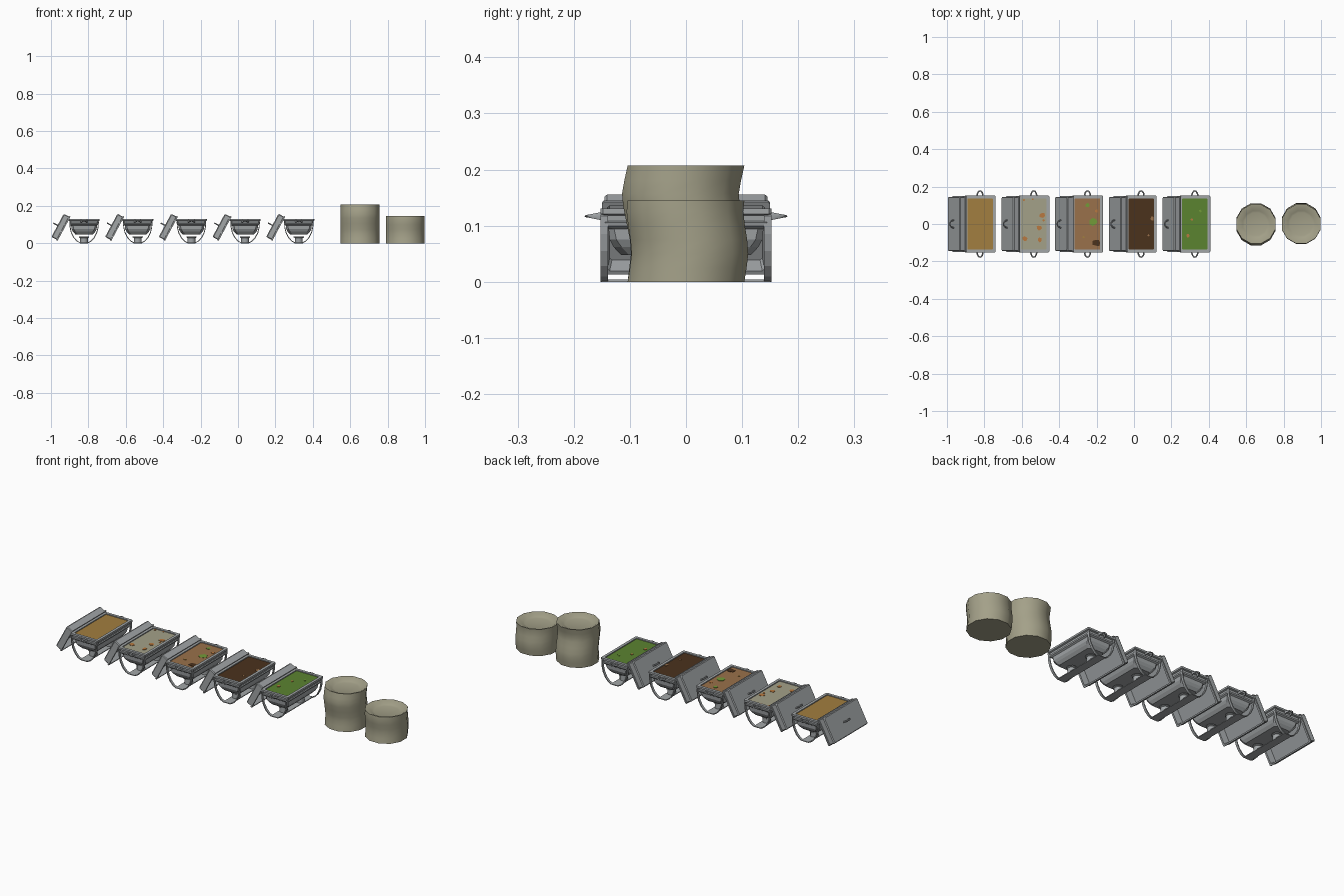
import bpy, bmesh, math, random
from mathutils import Matrix, Vector

if "Cube" in bpy.data.objects:
    bpy.data.objects.remove(bpy.data.objects["Cube"])

random.seed(3)


def material(name, r, g, b):
    m = bpy.data.materials.new(name)
    m.diffuse_color = (r, g, b, 1)
    m.use_nodes = True
    m.node_tree.nodes["Principled BSDF"].inputs["Base Color"].default_value = m.diffuse_color
    return m


STEEL = material("steel_grey", 0.36, 0.38, 0.39)
CREAM = material("plate_cream", 0.37, 0.355, 0.25)
TAN = material("golden_tan", 0.36, 0.21, 0.05)
BROWN = material("warm_brown", 0.32, 0.165, 0.07)
DARK = material("dark_brown", 0.07, 0.032, 0.012)
GREEN = material("leaf_green", 0.105, 0.23, 0.03)
ORANGE = material("orange", 0.48, 0.19, 0.05)
LIME = material("bright_green", 0.17, 0.33, 0.04)


def finish(name, bm, mat, matrix=None, smooth=None):
    bmesh.ops.recalc_face_normals(bm, faces=bm.faces)
    if matrix:
        bm.transform(matrix)
    me = bpy.data.meshes.new(name)
    bm.to_mesh(me)
    bm.free()
    me.materials.append(mat)
    if smooth:
        me.shade_smooth()
        me.set_sharp_from_angle(angle=math.radians(smooth))
    ob = bpy.data.objects.new(name, me)
    bpy.context.collection.objects.link(ob)
    return ob


def skin(rings, cap_start=True, cap_end=True):
    """Bridge closed rings of points into a surface."""
    bm = bmesh.new()
    vs = [[bm.verts.new(p) for p in r] for r in rings]
    n = len(vs[0])
    for a, b in zip(vs, vs[1:]):
        for i in range(n):
            j = (i + 1) % n
            bm.faces.new((a[i], a[j], b[j], b[i]))
    if cap_start:
        bm.faces.new(vs[0])
    if cap_end:
        bm.faces.new(vs[-1])
    return bm


def rect(hx, hy, z, c=0.004):
    """Rectangle with clipped corners."""
    return [(sx * (hx - a), sy * (hy - b), z)
            for sx, sy, a, b in ((1, 1, 0, c), (1, 1, c, 0), (-1, 1, c, 0), (-1, 1, 0, c),
                                 (-1, -1, 0, c), (-1, -1, c, 0), (1, -1, c, 0), (1, -1, 0, c))]


def box(name, hx, hy, z0, z1, mat, m):
    return finish(name, skin([rect(hx, hy, z0, 0.001), rect(hx, hy, z1, 0.001)]), mat, m)


def grip(name, width, reach, thick, tip, matrix):
    """Half-loop handle in the local xy plane, thinner toward its tip."""
    rings = []
    for k in range(9):
        t = math.pi * k / 8
        out = Vector((math.cos(t), math.sin(t), 0))
        c = Vector((out.x * width, out.y * reach, 0))
        h = thick + (tip - thick) * math.sin(t)
        rings.append([c + out * math.cos(a) * 0.004 + Vector((0, 0, math.sin(a) * h))
                      for a in [math.tau * i / 6 for i in range(6)]])
    return finish(name, skin(rings), STEEL, matrix, 50)


def leg_strip(name, sx, sy, m):
    """Thin curved strip from the rim corner down to the shelf."""
    path = [(0.079, 0.117), (0.077, 0.085), (0.070, 0.055), (0.056, 0.028), (0.038, 0.009), (0.020, 0.0)]
    rings = []
    for x, z in path:
        rings.append([(sx * x, sy * 0.152, z), (sx * x, sy * 0.139, z),
                      (sx * (x - 0.004), sy * 0.139, z + 0.003), (sx * (x - 0.004), sy * 0.152, z + 0.003)])
    return finish(name, skin(rings), STEEL, m)


def chafing_dish(i, x, food, bits):
    m = Matrix.Translation((x, 0, 0))
    tag = "_%d" % (i + 1)
    # pan with rim, recess and tapered water bath
    finish("pan" + tag, skin([
        rect(0.068, 0.137, 0.121), rect(0.068, 0.137, 0.131), rect(0.083, 0.152, 0.131),
        rect(0.083, 0.152, 0.121), rect(0.075, 0.144, 0.118), rect(0.074, 0.143, 0.108),
        rect(0.079, 0.148, 0.106), rect(0.077, 0.146, 0.099), rect(0.069, 0.138, 0.094, 0.01),
        rect(0.067, 0.136, 0.075, 0.012), rect(0.060, 0.129, 0.062, 0.014),
        rect(0.047, 0.116, 0.048, 0.014)], cap_start=False), STEEL, m)
    # food surface and scattered pieces
    box("food" + tag, 0.0685, 0.1375, 0.120, 0.126, food, m)
    for k, (bx, by, r, mat) in enumerate(bits):
        pts = [(max(-.067, min(.067, bx + r * s * math.cos(a))), by + r * s * math.sin(a))
               for a, s in [(math.tau * j / 7, random.uniform(0.7, 1.15)) for j in range(7)]]
        finish("food_piece" + tag + "_%d" % k,
               skin([[(px, py, z) for px, py in pts] for z in (0.125, 0.128)]), mat, m)
    # stand: four strips, shelf and two burners
    for sx in (-1, 1):
        for sy in (-1, 1):
            leg_strip("stand_leg" + tag, sx, sy, m)
    box("burner_shelf" + tag, 0.022, 0.151, 0.0, 0.004, STEEL, m)
    for sy in (-1, 1):
        rings = [[(r * math.cos(math.tau * j / 12), r * math.sin(math.tau * j / 12), z) for j in range(12)]
                 for r, z in ((0.021, 0.003), (0.021, 0.028), (0.027, 0.031), (0.027, 0.035))]
        finish("burner" + tag, skin(rings), STEEL, m @ Matrix.Translation((0, sy * 0.07, 0)), 40)
    # side handles
    for sy in (-1, 1):
        grip("side_handle" + tag, 0.016, 0.029, 0.009, 0.002,
             m @ Matrix.Translation((0, sy * 0.148, 0.117)) @ Matrix.Scale(sy, 4, (0, 1, 0)))
    # lid leaning on the left side: local x runs up its slope, local z is outward
    u, n = Vector((0.472, 0, 0.882)), Vector((-0.882, 0, 0.472))
    lean = Matrix((u, (0, 1, 0), n)).transposed().to_4x4()
    lid = m @ Matrix.Translation((-0.107, 0, 0.0775)) @ lean
    finish("lid" + tag, skin([
        rect(0.062, 0.136, 0.034), rect(0.066, 0.140, 0.0), rect(0.073, 0.150, 0.0),
        rect(0.073, 0.150, 0.007), rect(0.070, 0.145, 0.008), rect(0.070, 0.145, 0.034),
        rect(0.066, 0.141, 0.039)]), STEEL, lid)
    stand_up = Matrix(((0, 0, 1, 0), (1, 0, 0, 0), (0, 1, 0, 0.037), (0, 0, 0, 1)))
    grip("lid_handle" + tag, 0.02, 0.025, 0.004, 0.004, lid @ stand_up)


FOODS = [
    (TAN, []),
    (CREAM, [(0.047, 0.045, 0.017, ORANGE), (0.03, -0.02, 0.014, ORANGE), (-0.047, -0.078, 0.014, ORANGE),
             (0.032, -0.085, 0.013, ORANGE), (-0.006, 0.132, 0.005, ORANGE), (-0.053, 0.128, 0.006, ORANGE),
             (0.052, 0.02, 0.007, ORANGE)]),
    (BROWN, [(0.032, 0.01, 0.021, LIME), (0.0, 0.1, 0.011, LIME), (0.05, -0.1, 0.022, DARK),
             (-0.02, -0.07, 0.007, TAN), (0.05, 0.07, 0.009, ORANGE)]),
    (DARK, [(0.06, 0.03, 0.013, BROWN), (0.04, -0.06, 0.006, BROWN)]),
    (GREEN, [(-0.016, 0.024, 0.007, ORANGE), (-0.037, -0.062, 0.01, ORANGE), (0.03, 0.07, 0.008, LIME)]),
]
for i, (food, bits) in enumerate(FOODS):
    chafing_dish(i, -0.823 + 0.287 * i, food, bits)


def plate_stack(name, x, height, sway):
    """Swaying 12-sided stack ending in a hollow plate."""
    prof = [(0.104, z, off) for z, off in sway]
    prof += [(0.098, height, 0), (0.070, height - 0.014, 0), (0.060, height - 0.017, 0)]
    rings = [[(r * math.cos(math.tau * (j + 0.5) / 12) / math.cos(math.pi / 12),
               off + r * math.sin(math.tau * (j + 0.5) / 12) / math.cos(math.pi / 12), z)
              for j in range(12)] for r, z, off in prof]
    finish(name, skin(rings), CREAM, Matrix.Translation((x, 0, 0)), 40)


# plate stacks
plate_stack("tall_plate_stack", 0.652, 0.207,
            [(0, 0), (0.025, 0.003), (0.05, 0.006), (0.075, 0.004), (0.105, -0.002),
             (0.135, -0.008), (0.157, -0.010), (0.18, -0.006), (0.207, 0)])
plate_stack("short_plate_stack", 0.894, 0.145,
            [(0, 0), (0.025, 0.004), (0.05, 0.007), (0.075, 0.005), (0.1, 0.001), (0.125, -0.002), (0.145, 0)])
